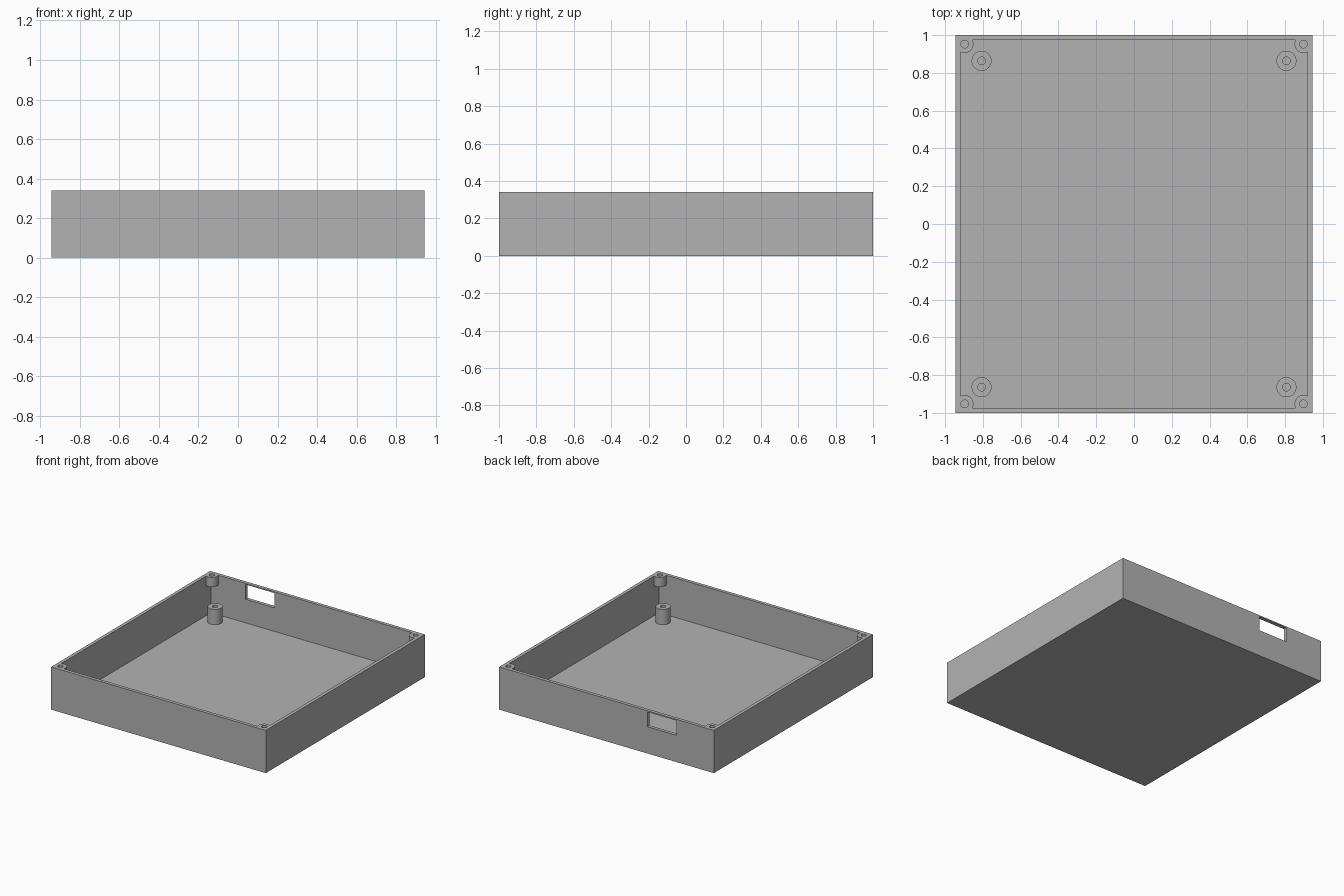
import bpy
import bmesh
from mathutils import Matrix, Vector

if "Cube" in bpy.data.objects:
    bpy.data.objects.remove(bpy.data.objects["Cube"], do_unlink=True)

# Overall sizes
HX, HY, H = 0.945, 1.0, 0.34
WALL, FLOOR = 0.027, 0.025
POST_R, POST_DROP, POST_INSET = 0.047, 0.075, 0.048
STAND_R, STAND_TOP = 0.053, 0.147
HOLE_R = 0.02

grey = bpy.data.materials.new("plastic_grey")
grey.use_nodes = True
COLOUR = (0.45, 0.45, 0.45, 1)
grey.diffuse_color = COLOUR
grey.node_tree.nodes["Principled BSDF"].inputs["Base Color"].default_value = COLOUR


def finish(name, bm):
    mesh = bpy.data.meshes.new(name)
    bm.to_mesh(mesh)
    bm.free()
    mesh.materials.append(grey)
    obj = bpy.data.objects.new(name, mesh)
    bpy.context.collection.objects.link(obj)
    return obj


def box(name, low, high):
    low, high = Vector(low), Vector(high)
    bm = bmesh.new()
    place = Matrix.Translation((low + high) / 2) @ Matrix.Diagonal((*(high - low), 1))
    bmesh.ops.create_cube(bm, size=1, matrix=place)
    return finish(name, bm)


def cylinders(name, x, y, radius, z0, z1):
    """Four upright cylinders, mirrored into the four corners."""
    bm = bmesh.new()
    for sx in (-1, 1):
        for sy in (-1, 1):
            bmesh.ops.create_cone(
                bm, cap_ends=True, segments=40, radius1=radius, radius2=radius,
                depth=z1 - z0, matrix=Matrix.Translation((sx * x, sy * y, (z0 + z1) / 2)))
    return finish(name, bm)


def combine(target, tool, operation):
    mod = target.modifiers.new("combine", "BOOLEAN")
    mod.operation, mod.solver, mod.object = operation, "EXACT", tool
    bpy.context.view_layer.objects.active = target
    bpy.ops.object.modifier_apply(modifier=mod.name)
    bpy.data.objects.remove(tool, do_unlink=True)


def smooth(obj):
    bpy.ops.object.select_all(action="DESELECT")
    obj.select_set(True)
    bpy.context.view_layer.objects.active = obj
    bpy.ops.object.shade_smooth_by_angle(angle=0.6)


# Open tray with a floor and thin walls
tray = box("enclosure_tray", (-HX, -HY, 0), (HX, HY, H))
combine(tray, box("cavity", (WALL - HX, WALL - HY, FLOOR), (HX - WALL, HY - WALL, H + 0.1)),
        "DIFFERENCE")

# Short screw posts hanging in the top corners
px, py = HX - POST_INSET, HY - POST_INSET
combine(tray, cylinders("posts", px, py, POST_R, H - POST_DROP, H), "UNION")
combine(tray, cylinders("post_holes", px, py, HOLE_R, H - POST_DROP - 0.02, H + 0.02),
        "DIFFERENCE")

# Connector opening through the back wall
combine(tray, box("port", (-0.615, HY - 0.06, 0.213), (-0.36, HY + 0.05, 0.33)), "DIFFERENCE")
smooth(tray)

# Hollow board standoffs on the floor
sx, sy = 0.807, 0.864
standoffs = cylinders("board_standoffs", sx, sy, STAND_R, FLOOR, STAND_TOP)
combine(standoffs, cylinders("standoff_holes", sx, sy, HOLE_R, FLOOR - 0.02, STAND_TOP + 0.02),
        "DIFFERENCE")
smooth(standoffs)
